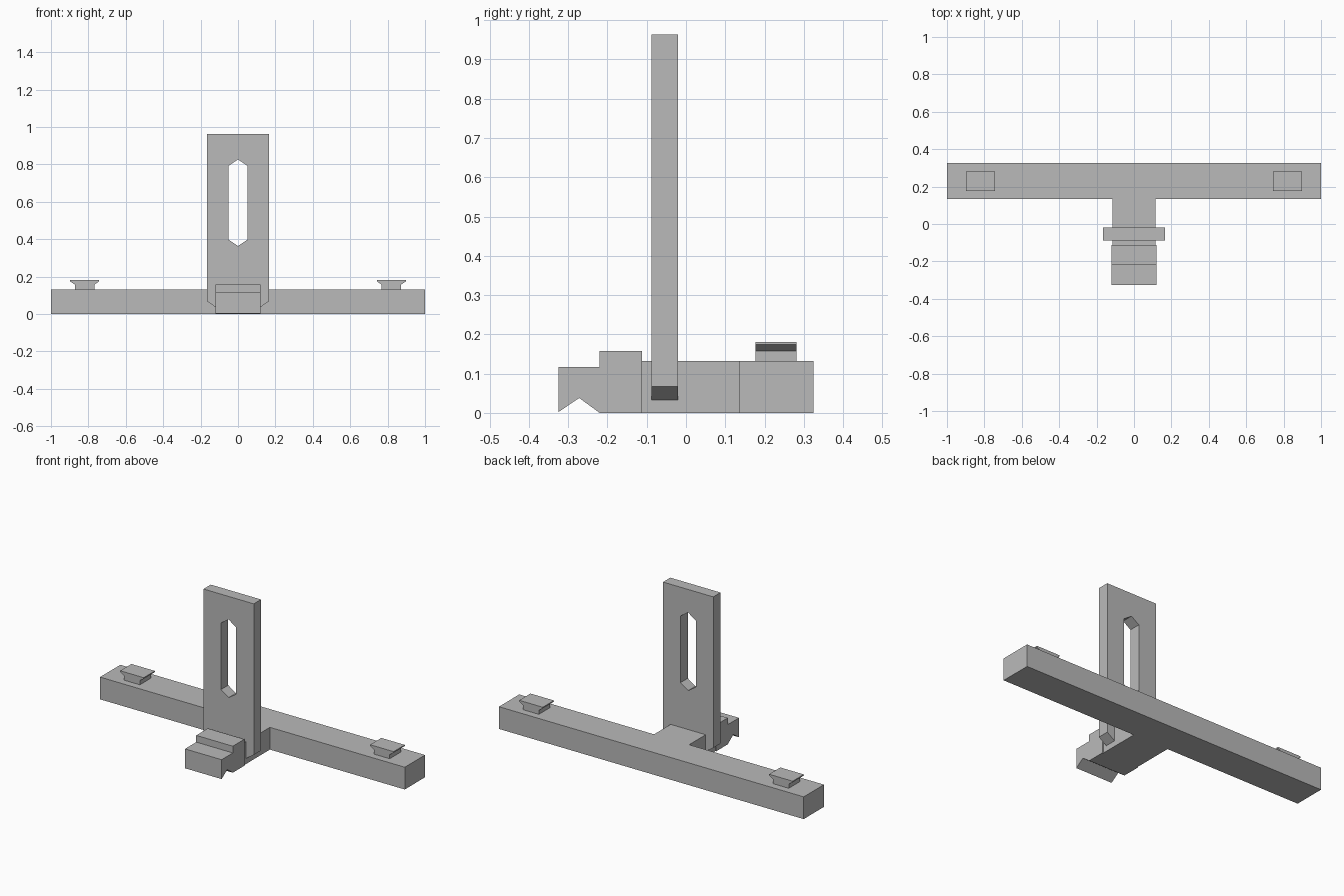
import bpy
import bmesh
from mathutils import Vector

if "Cube" in bpy.data.objects:
    bpy.data.objects.remove(bpy.data.objects["Cube"])

grey = bpy.data.materials.new("mid grey")
grey.diffuse_color = (0.49, 0.49, 0.49, 1)
grey.use_nodes = True
grey.node_tree.nodes["Principled BSDF"].inputs["Base Color"].default_value = grey.diffuse_color


def extrude_profile(name, points, axis, start, end):
    """Prism from a closed profile: (y, z) points along x, or (x, z) points along y."""
    bm = bmesh.new()
    place = (lambda a, b: (start, a, b)) if axis == "x" else (lambda a, b: (a, start, b))
    face = bm.faces.new([bm.verts.new(place(a, b)) for a, b in points])
    shift = Vector((end - start, 0, 0)) if axis == "x" else Vector((0, end - start, 0))
    result = bmesh.ops.extrude_face_region(bm, geom=[face], use_keep_orig=True)
    moved = [g for g in result["geom"] if isinstance(g, bmesh.types.BMVert)]
    bmesh.ops.translate(bm, verts=moved, vec=shift)
    bmesh.ops.recalc_face_normals(bm, faces=bm.faces)
    mesh = bpy.data.meshes.new(name)
    bm.to_mesh(mesh)
    bm.free()
    mesh.materials.append(grey)
    obj = bpy.data.objects.new(name, mesh)
    bpy.context.collection.objects.link(obj)
    return obj


def mirrored(half, centre=0.0):
    """Close a profile by reflecting its right half about a vertical line."""
    return [(centre + x, z) for x, z in half] + [(centre - x, z) for x, z in reversed(half)]


# T-shaped base: long cross bar and short stem
base_h = 0.132
bar_y = 0.135
t_outline = [(-1, 0.325), (-1, bar_y), (-0.115, bar_y), (-0.115, -0.112),
             (0.115, -0.112), (0.115, bar_y), (1, bar_y), (1, 0.325)]
bm = bmesh.new()
floor = bm.faces.new([bm.verts.new((x, y, 0)) for x, y in t_outline])
top = bmesh.ops.extrude_face_region(bm, geom=[floor], use_keep_orig=True)["geom"]
bmesh.ops.translate(bm, verts=[g for g in top if isinstance(g, bmesh.types.BMVert)],
                    vec=(0, 0, base_h))
bmesh.ops.recalc_face_normals(bm, faces=bm.faces)
mesh = bpy.data.meshes.new("t_base")
bm.to_mesh(mesh)
bm.free()
mesh.materials.append(grey)
bpy.context.collection.objects.link(bpy.data.objects.new("t_base", mesh))

# Stepped front block with a V notch underneath
extrude_profile("front_block",
                [(-0.325, 0.002), (-0.272, 0.038), (-0.22, 0), (-0.112, 0),
                 (-0.112, 0.157), (-0.22, 0.157), (-0.22, 0.117), (-0.325, 0.117)],
                "x", -0.12, 0.12)

# Upright plate with chamfered lower corners
plate = extrude_profile("upright_plate",
                        mirrored([(0.115, 0.033), (0.165, 0.067), (0.165, 0.963)]),
                        "y", -0.088, -0.02)

# Pointed slot through the plate
cutter = extrude_profile("slot_cutter",
                         [(0, 0.363), (0.05, 0.397), (0.05, 0.792),
                          (0, 0.826), (-0.05, 0.792), (-0.05, 0.397)],
                         "y", -0.2, 0.1)
cutter.hide_render = True
cutter.hide_viewport = True
cutter.display_type = "WIRE"
slot = plate.modifiers.new("slot", "BOOLEAN")
slot.operation = "DIFFERENCE"
slot.solver = "EXACT"
slot.object = cutter

# Flared pegs near both ends of the bar
for side, x in (("left", -0.82), ("right", 0.82)):
    extrude_profile(side + "_peg",
                    mirrored([(0.052, base_h - 0.01), (0.052, 0.157),
                              (0.077, 0.174), (0.077, 0.181)], x),
                    "y", 0.177, 0.282)
